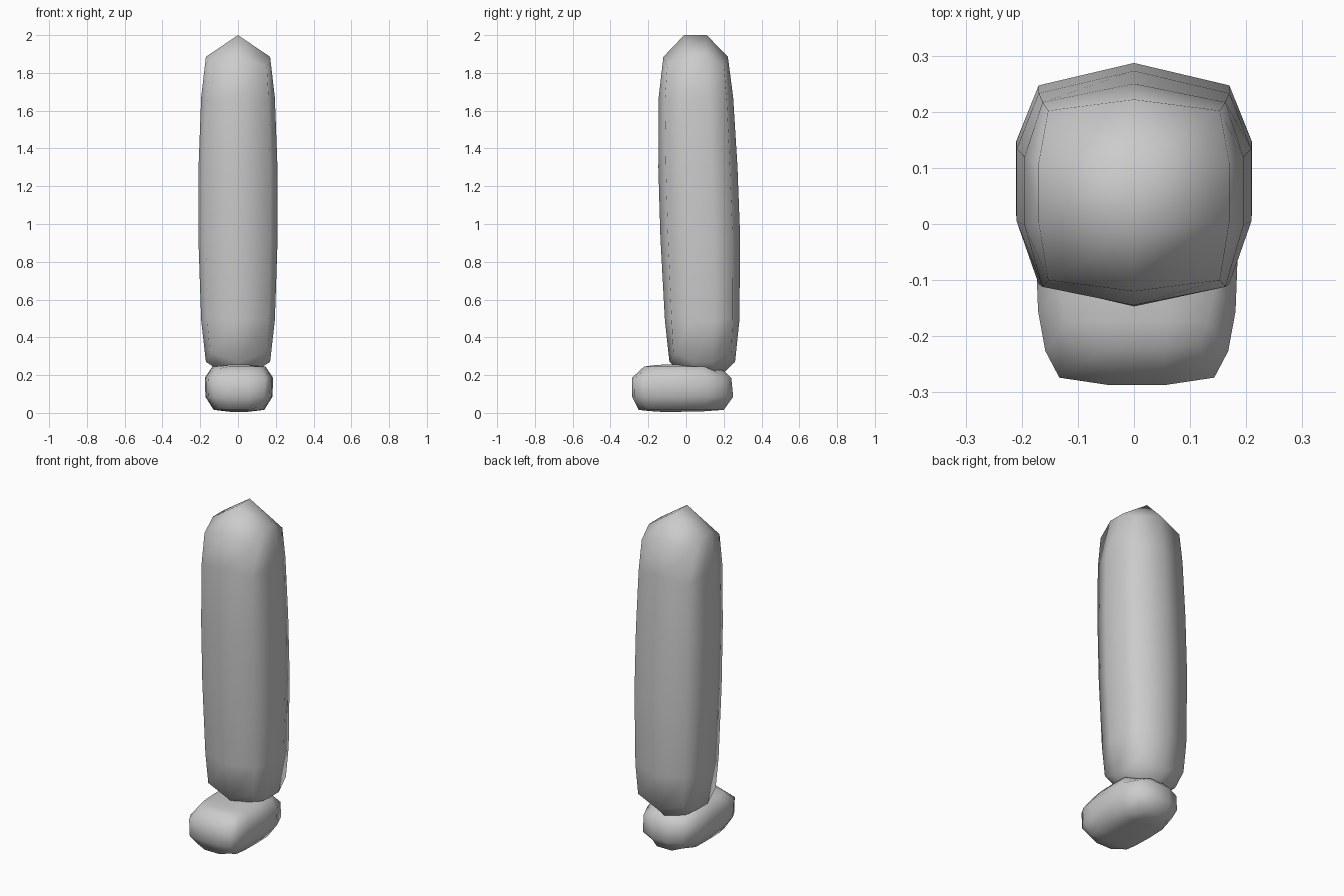
import bpy, math

if "Cube" in bpy.data.objects:
    bpy.data.objects.remove(bpy.data.objects["Cube"])


def ring(fronts, right, backs, zs, cx=0.0):
    """Rows across x: front row, side rows, back row. right = (x, y) from front to back corner."""
    rows = []
    for i, (x, y) in enumerate(right):
        z = zs[1] if i in (0, len(right) - 1) else zs[0]
        if i == 0:
            mid = fronts
        elif i == len(right) - 1:
            mid = backs
        else:
            mid = []
        rows.append([(cx - x, y, z)] + [(cx + mx, my, zs[0]) for mx, my in mid] + [(cx + x, y, z)])
    return rows


def capsule(name, rings, caps):
    """Loft the rings and close both ends with a quad grid through the cap rows."""
    verts, faces, loops, grids = [], [], [], []

    def add(p):
        verts.append(p)
        return len(verts) - 1

    for rows in rings:
        idx = [[add(p) for p in r] for r in rows]
        loop = idx[0] + [r[-1] for r in idx[1:-1]] + idx[-1][::-1] + [r[0] for r in idx[-2:0:-1]]
        loops.append(loop)
        grids.append(idx)
    n = len(loops[0])
    for a, b in zip(loops, loops[1:]):
        for i in range(n):
            j = (i + 1) % n
            faces.append((a[i], a[j], b[j], b[i]))
    for grid, cap, flip in ((grids[0], caps[0], True), (grids[-1], caps[1], False)):
        for row, pts in zip(grid[1:-1], cap):
            row[1:1] = [add(p) for p in pts]
        for r, s in zip(grid, grid[1:]):
            for k in range(len(r) - 1):
                f = (r[k], r[k + 1], s[k + 1], s[k])
                faces.append(f[::-1] if flip else f)
    me = bpy.data.meshes.new(name)
    me.from_pydata(verts, [], faces)
    me.validate()
    me.shade_smooth()
    ob = bpy.data.objects.new(name, me)
    bpy.context.collection.objects.link(ob)
    return ob


# Leg: z, corner z, half width, corner half width, front y, back y, corner inset
leg_levels = [
    (0.27, 0.32, 0.17, 0.15, -0.088, 0.26, 0.02),
    (0.49, 0.50, 0.195, 0.163, -0.112, 0.283, 0.035),
    (0.93, 0.93, 0.21, 0.17, -0.136, 0.287, 0.04),
    (1.30, 1.30, 0.209, 0.17, -0.147, 0.273, 0.04),
    (1.67, 1.65, 0.195, 0.163, -0.145, 0.25, 0.033),
    (1.885, 1.83, 0.17, 0.153, -0.12, 0.222, 0.02),
]
leg_rings = []
for z, zc, w, wc, f, b, ins in leg_levels:
    d = b - f
    sides = [(wc, f + ins), (w, f + 0.36 * d), (w, f + 0.67 * d), (wc, b - ins)]
    leg_rings.append(ring([(0, f)], sides, [(0, b)], (z, zc)))
leg_caps = ([[(0, 0.03, 0.16)], [(0, 0.15, 0.16)]],
            [[(0, -0.01, 2.0)], [(0, 0.11, 2.0)]])
capsule("leg", leg_rings, leg_caps)

# Foot: z, corner z, width scale, front y, back y
foot_levels = [
    (0.016, 0.03, 0.74, -0.25, 0.20),
    (0.085, 0.085, 0.98, -0.285, 0.25),
    (0.185, 0.18, 1.0, -0.287, 0.24),
    (0.245, 0.235, 0.78, -0.222, 0.20),
]
cx = 0.005
foot_rings = []
for z, zc, s, f, b in foot_levels:
    d = b - f
    side = [(0.138, 0.025), (0.163, 0.115), (0.176, 0.25), (0.181, 0.50), (0.176, 0.75), (0.135, 0.93)]
    sides = [(x * s, f + t * d) for x, t in side]
    foot_rings.append(ring([(-0.05, f), (0.05, f)], sides,
                           [(-0.05, b), (0.05, b)], (z, zc), cx))


def foot_cap(f, b, zs):
    return [[(cx - 0.05, f + t * (b - f), z), (cx + 0.05, f + t * (b - f), z)]
            for t, z in zip((0.115, 0.25, 0.5, 0.75), zs)]


for rows in (foot_rings[-1],):  # heel side of the top slopes down
    rows[-1] = [(x, y, z - 0.022) for x, y, z in rows[-1]]
capsule("foot", foot_rings, (foot_cap(-0.25, 0.20, (0.01, 0.006, 0.006, 0.008)),
                             foot_cap(-0.222, 0.20, (0.252, 0.256, 0.256, 0.254))))
